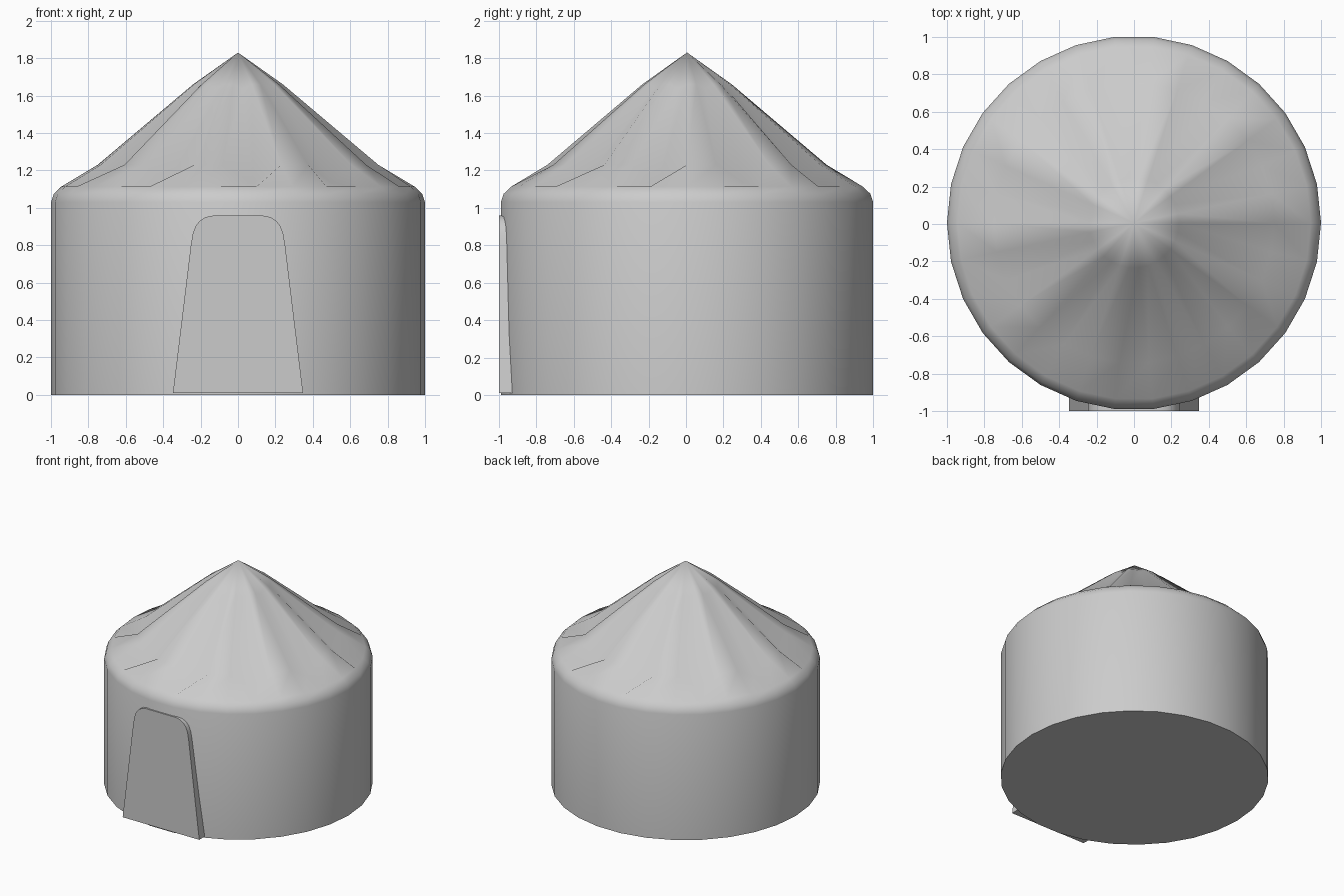
import bpy, bmesh
from math import cos, sin, radians

if "Cube" in bpy.data.objects:
    bpy.data.objects.remove(bpy.data.objects["Cube"])

N = 30            # sides of the round body
CY = 0.0055       # centre of the body in y


def finish(name, bm, angle):
    bmesh.ops.recalc_face_normals(bm, faces=bm.faces)
    mesh = bpy.data.meshes.new(name)
    bm.to_mesh(mesh)
    bm.free()
    ob = bpy.data.objects.new(name, mesh)
    bpy.context.collection.objects.link(ob)
    bpy.ops.object.select_all(action='DESELECT')
    ob.select_set(True)
    bpy.context.view_layer.objects.active = ob
    bpy.ops.object.shade_smooth_by_angle(angle=radians(angle))
    return ob


# Tent shell: (radius, height, sag of the cloth between the roof poles)
profile = [(1.0, 0.0, 0), (1.0, 1.03, 0), (0.985, 1.075, 0), (0.945, 1.113, 0),
           (0.75, 1.23, 0.10), (0.24, 1.66, 0.022)]
bm = bmesh.new()
rings = []
for r, z, sag in profile:
    ring = []
    for i in range(N):
        a = radians(360 / N * i)
        # every third spoke is a valley, leaving ten broad ridges
        ring.append(bm.verts.new((r * cos(a), CY + r * sin(a), z - (sag if i % 3 == 2 else 0))))
    rings.append(ring)
for low, high in zip(rings, rings[1:]):
    for i in range(N):
        j = (i + 1) % N
        bm.faces.new((low[i], low[j], high[j], high[i]))
apex = bm.verts.new((0, CY, 1.83))
for i in range(N):
    bm.faces.new((rings[-1][i], rings[-1][(i + 1) % N], apex))
bm.faces.new(rings[0])
finish("tent_shell", bm, 60)

# Door flap: tapered slab with rounded top corners, sunk into the wall
half = [(0.348, 0.01), (0.252, 0.80), (0.242, 0.86), (0.228, 0.90),
        (0.205, 0.93), (0.175, 0.95), (0.135, 0.958)]
outline = half + [(-x, z) for x, z in reversed(half)]
bm = bmesh.new()
face = bm.faces.new([bm.verts.new((x, -1.0, z)) for x, z in outline])
out = bmesh.ops.extrude_face_region(bm, geom=[face], use_keep_orig=True)
moved = [v for v in out["geom"] if isinstance(v, bmesh.types.BMVert)]
bmesh.ops.translate(bm, verts=moved, vec=(0, 0.10, 0))
finish("door", bm, 30)
